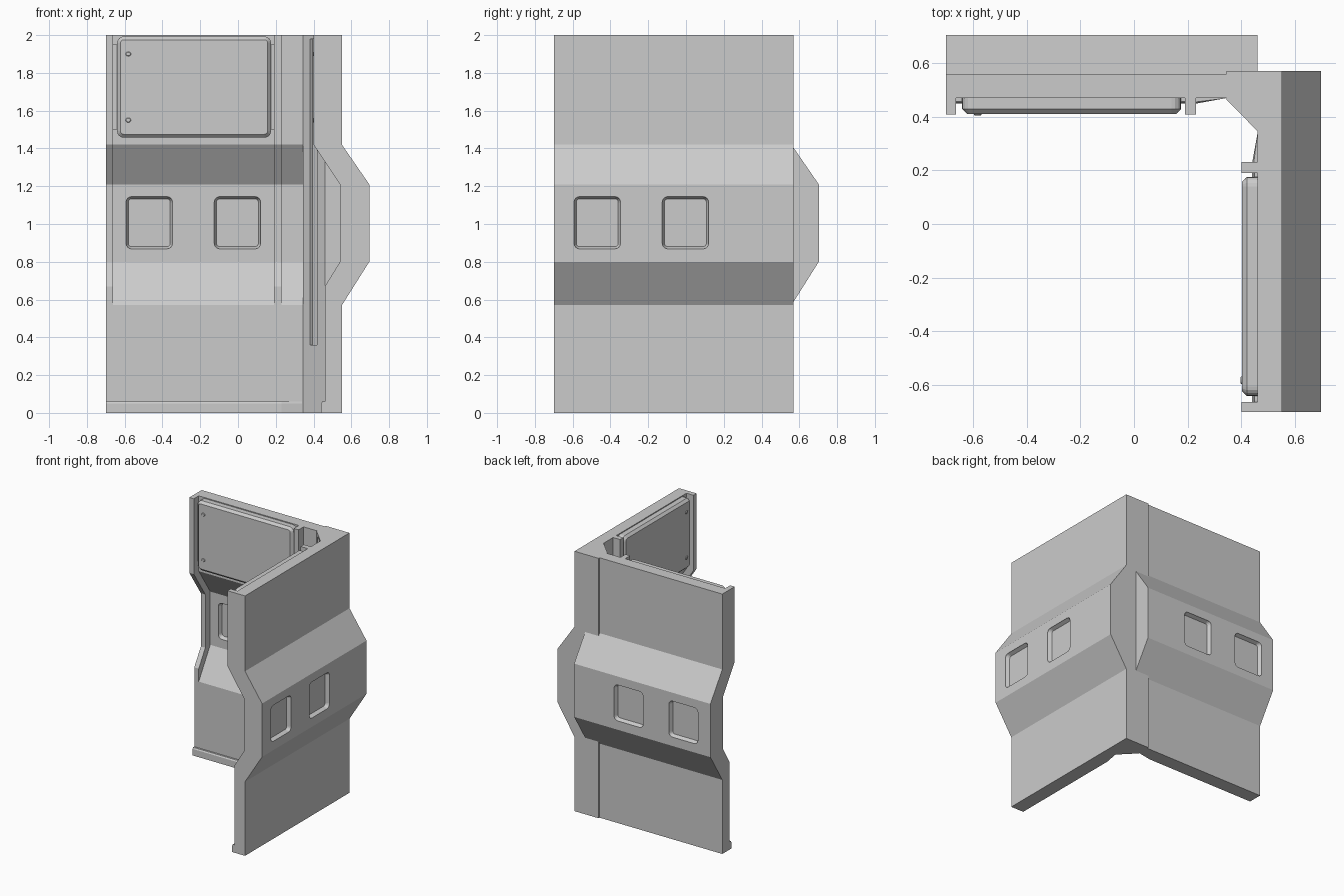
import bpy, bmesh, math
from mathutils import Matrix, Vector

if "Cube" in bpy.data.objects:
    bpy.data.objects.remove(bpy.data.objects["Cube"])

# Both walls share one layout: s = along the wall, d = distance out from centre
def back(s, d, z):
    return (s, d + 0.008, z)

def right(s, d, z):
    return (d, s, z)

def loft(name, rings):
    """Closed solid from equal-length rings of 3D points."""
    bm = bmesh.new()
    loops = [[bm.verts.new(p) for p in r] for r in rings]
    n = len(loops[0])
    for a, b in zip(loops, loops[1:]):
        for i in range(n):
            j = (i + 1) % n
            bm.faces.new((a[i], a[j], b[j], b[i]))
    bm.faces.new(loops[0])
    bm.faces.new(loops[-1])
    bmesh.ops.recalc_face_normals(bm, faces=bm.faces)
    me = bpy.data.meshes.new(name)
    bm.to_mesh(me)
    bm.free()
    ob = bpy.data.objects.new(name, me)
    bpy.context.collection.objects.link(ob)
    return ob

def extrude(name, place, profile, s0, s1):
    return loft(name, [[place(s, d, z) for d, z in profile] for s in (s0, s1)])

def upright(name, outline, z0, z1):
    return loft(name, [[(x, y, z) for x, y in outline] for z in (z0, z1)])

def round_rect(s0, s1, z0, z1, r, inset, steps=4):
    s0, s1, z0, z1 = s0 + inset, s1 - inset, z0 + inset, z1 - inset
    r = max(r - inset, 0.008)
    pts = []
    for k, (cs, cz) in enumerate([(s1 - r, z1 - r), (s0 + r, z1 - r),
                                  (s0 + r, z0 + r), (s1 - r, z0 + r)]):
        for i in range(steps + 1):
            a = math.pi / 2 * (k + i / steps)
            pts.append((cs + r * math.cos(a), cz + r * math.sin(a)))
    return pts

def plate(name, place, rect, r, sections):
    return loft(name, [[place(s, d, z) for s, z in round_rect(*rect, r, inset)]
                       for d, inset in sections])

def cut(ob, cutter):
    m = ob.modifiers.new("cut", 'BOOLEAN')
    m.operation = 'DIFFERENCE'
    m.solver = 'EXACT'
    m.object = cutter
    bpy.context.view_layer.objects.active = ob
    bpy.ops.object.modifier_apply(modifier=m.name)
    bpy.data.objects.remove(cutter)

outer = [(0.55, 0), (0.55, 0.57), (0.695, 0.80), (0.695, 1.21), (0.55, 1.42), (0.55, 2)]
inner = [(0.46, 2), (0.46, 1.42), (0.60, 1.21), (0.60, 0.80), (0.46, 0.57), (0.46, 0)]
rib = [(0.40, 2), (0.40, 1.42), (0.54, 1.21), (0.54, 0.80), (0.46, 0.67)] + inner[:5][::-1]

for side, place, end in (("back", back, 0.46), ("right", right, 0.57)):
    # Bulging wall and the solid part behind the corner
    wall = extrude(side + "_wall", place, outer + inner, -0.70, 0.345)
    extrude(side + "_corner_block", place, outer + [(0.46, 2), (0.46, 0)], 0.345, end)

    # Window recesses, outside and inside
    for s in (-0.47, -0.003):
        rect = (s - 0.123, s + 0.123, 0.868, 1.145)
        for secs in ([(0.72, 0), (0.69, 0), (0.665, 0.012)],
                     [(0.57, 0), (0.605, 0), (0.63, 0.012)]):
            cut(wall, plate("window_cutter", place, rect, 0.03, secs))

    # Upright ribs following the wall profile
    for i, (s0, s1) in enumerate(((-0.70, -0.662), (0.19, 0.23))):
        extrude(f"{side}_rib_{i}", place, rib, s0, s1)

    # Raised upper panel with screws and side pegs
    plate(side + "_panel", place, (-0.64, 0.175, 1.457, 1.993), 0.035,
          [(0.465, 0), (0.42, 0), (0.402, 0.018)])
    for i, z in enumerate((1.55, 1.90)):
        plate(f"{side}_screw_{i}", place, (-0.595, -0.567, z - 0.012, z + 0.012), 0.012,
              [(0.41, 0), (0.399, 0), (0.396, 0.003)])
    for i, s in enumerate((-0.665, 0.17)):
        plate(f"{side}_panel_peg_{i}", place, (s, s + 0.028, 1.5, 1.95), 0.008,
              [(0.465, 0), (0.448, 0)])

    # Baseboard tapering into the corner
    foot = [(-0.70, 0.465), (-0.70, 0.44), (0.23, 0.44), (0.34, 0.46), (0.34, 0.465)]
    top = [(s, max(d, 0.446)) for s, d in foot]
    loft(side + "_baseboard", [[place(s, d, z) for s, d in ring]
                               for ring, z in ((foot, 0), (foot, 0.05), (top, 0.06))])

# Diagonal corner column with a long groove
column = upright("corner_column", [(0.345, 0.462), (0.46, 0.345), (0.461, 0.57), (0.345, 0.57)], 0, 2)
c, u, v = Vector((0.4, 0.406)), Vector((0.71, -0.71)), Vector((0.71, 0.71))
groove = [c + u * a + v * b for a, b in ((-0.032, -0.05), (0.032, -0.05), (0.025, 0.016), (-0.025, 0.016))]
cut(column, upright("groove_cutter", groove, 0.36, 1.98))
